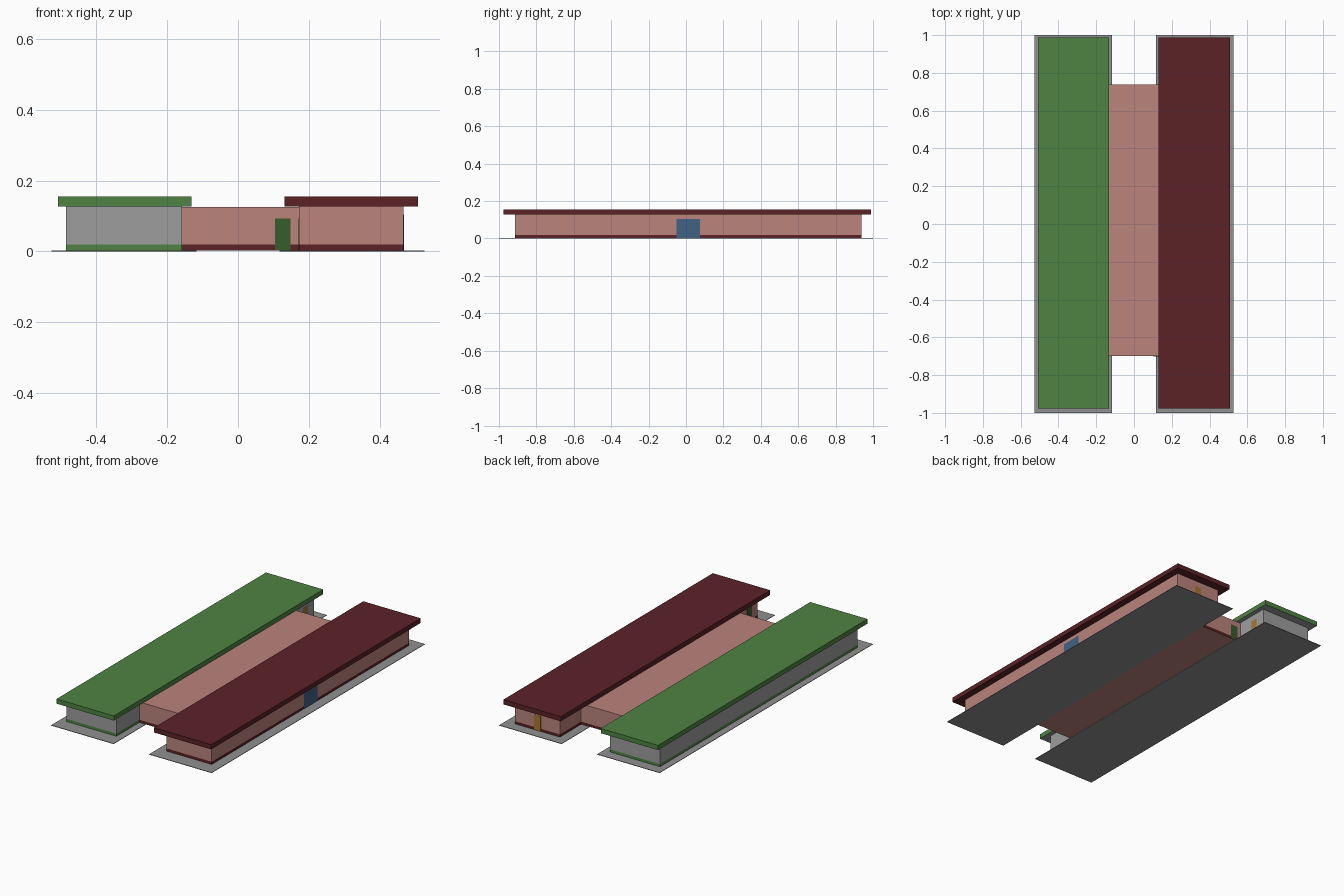
import bpy, bmesh

if "Cube" in bpy.data.objects:
    bpy.data.objects.remove(bpy.data.objects["Cube"])


def material(name, *rgb):
    """Material from the colour as seen on a lit face (0-255)."""
    m = bpy.data.materials.new(name)
    m.diffuse_color = [(c / 255 / 0.88) ** 2.2 for c in rgb] + [1]
    m.use_nodes = True
    m.node_tree.nodes["Principled BSDF"].inputs["Base Color"].default_value = m.diffuse_color
    return m


GREEN = material("green_trim", 70, 115, 60)
MAROON = material("maroon_trim", 80, 34, 38)
PINK = material("pink_wall", 163, 115, 108)
GREY = material("grey_wall", 137, 137, 137)
PAVING = material("grey_paving", 126, 126, 126)
DOOR_GREEN = material("green_door", 50, 82, 42)
DOOR_BROWN = material("brown_door", 145, 104, 45)
BLUE = material("blue_door", 58, 86, 115)


def box(name, x, y, z, mat, under=None):
    """Axis-aligned box from (min, max) ranges, with an optional underside colour."""
    bm = bmesh.new()
    bmesh.ops.create_cube(bm, size=1)
    for v in bm.verts:
        v.co = [r[1] if c > 0 else r[0] for c, r in zip(v.co, (x, y, z))]
    bm.normal_update()
    if under:
        for f in bm.faces:
            f.material_index = 1 if f.normal.z < -0.5 else 0
    mesh = bpy.data.meshes.new(name)
    bm.to_mesh(mesh)
    bm.free()
    for m in filter(None, (mat, under)):
        mesh.materials.append(m)
    obj = bpy.data.objects.new(name, mesh)
    bpy.context.collection.objects.link(obj)
    return obj


BASE, SKIRT, EAVE, TOP = 0.003, 0.019, 0.127, 0.155
WING_Y, ROOF_Y = (-0.915, 0.938), (-0.977, 0.988)

# Two long wings: paving, skirting, walls and flat overhanging roof
wings = [
    ("left", (-0.527, -0.117), (-0.486, -0.158), (-0.508, -0.132), GREY, GREEN, GREY),
    ("right", (0.117, 0.527), (0.172, 0.468), (0.131, 0.508), PINK, MAROON, None),
]
for side, slab_x, wall_x, roof_x, wall_mat, trim, soffit in wings:
    box(side + "_paving", slab_x, (-1, 1), (0, BASE), PAVING)
    box(side + "_skirting", wall_x, WING_Y, (BASE, SKIRT), trim)
    box(side + "_walls", wall_x, WING_Y, (SKIRT, EAVE), wall_mat)
    box(side + "_roof", roof_x, ROOF_Y, (EAVE, TOP), trim, soffit)

# Lower connecting hall between the wings
LINK_X, LINK_Y = (-0.158, 0.172), (-0.7, 0.738)
box("hall_skirting", LINK_X, LINK_Y, (BASE, SKIRT), MAROON, PINK)
box("hall_walls", LINK_X, LINK_Y, (SKIRT, 0.125), PINK)

# Doors, almost flush with their walls
T, DOOR_Z = 0.001, (BASE, 0.093)


def around(v):
    return (v - T, v + T)


box("hall_front_door", (0.104, 0.149), around(LINK_Y[0]), DOOR_Z, DOOR_GREEN)
box("hall_back_door", (-0.135, -0.09), around(LINK_Y[1]), DOOR_Z, DOOR_GREEN)
box("right_inner_door", around(LINK_X[1]), (-0.865, -0.82), DOOR_Z, DOOR_GREEN)
box("left_inner_door", around(LINK_X[0]), (0.835, 0.88), DOOR_Z, DOOR_BROWN)
box("right_back_door", (0.297, 0.342), around(WING_Y[1]), DOOR_Z, DOOR_BROWN)
box("main_door", around(0.468), (-0.05, 0.075), (BASE, 0.105), BLUE)
